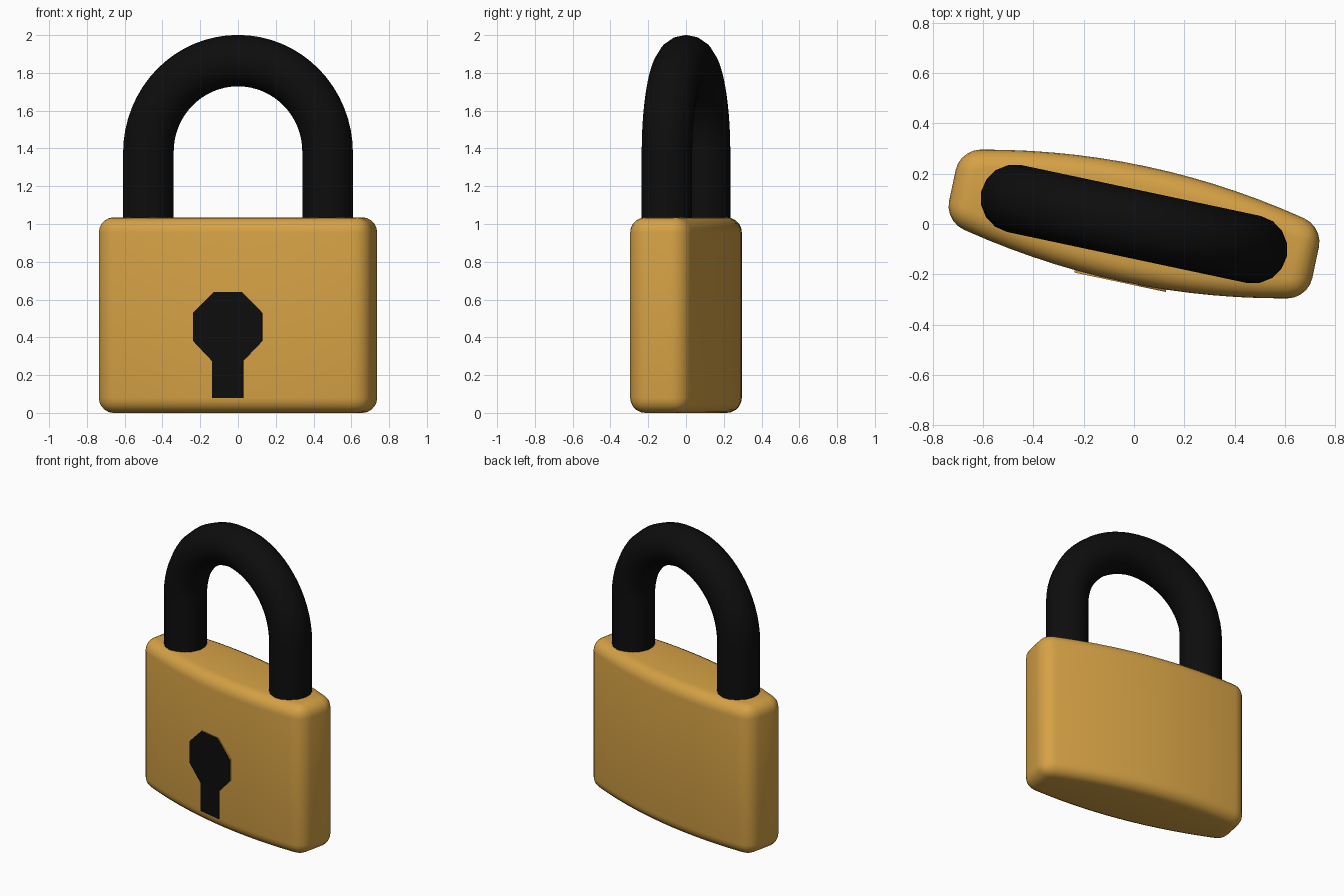
import bpy, bmesh
from math import sin, cos, pi, radians

if "Cube" in bpy.data.objects:
    bpy.data.objects.remove(bpy.data.objects["Cube"])

TURN = radians(-12)  # whole padlock is turned about z


def material(name, rgb):
    mat = bpy.data.materials.new(name)
    mat.use_nodes = True
    color = (*rgb, 1)
    mat.diffuse_color = color
    mat.node_tree.nodes["Principled BSDF"].inputs["Base Color"].default_value = color
    return mat


gold = material("brass_gold", (0.67, 0.36, 0.06))
black = material("matte_black", (0.004, 0.004, 0.004))


def extruded(name, outline, offset, mats):
    """Face from 3D points, pushed along the offset into a closed solid."""
    bm = bmesh.new()
    face = bm.faces.new([bm.verts.new(p) for p in outline])
    geom = bmesh.ops.extrude_face_region(bm, geom=[face], use_keep_orig=True)["geom"]
    moved = [g for g in geom if isinstance(g, bmesh.types.BMVert)]
    bmesh.ops.translate(bm, verts=moved, vec=offset)
    bmesh.ops.recalc_face_normals(bm, faces=bm.faces)
    mesh = bpy.data.meshes.new(name)
    bm.to_mesh(mesh)
    bm.free()
    obj = bpy.data.objects.new(name, mesh)
    bpy.context.collection.objects.link(obj)
    for mat in mats:
        mesh.materials.append(mat)
    obj.rotation_euler.z = TURN
    return obj


def activate(obj):
    bpy.ops.object.select_all(action="DESELECT")
    obj.select_set(True)
    bpy.context.view_layer.objects.active = obj


# Body: bulged front and back, rounded on every edge
HALF, BULGE, STEPS = 0.738, 0.234, 16
front = []
for i in range(STEPS + 1):
    x = HALF * (2 * i / STEPS - 1)
    front.append((x, 0.09 * (x / HALF) ** 2 - BULGE, 0))
back = [(-x, -y, 0) for x, y, z in front]
body = extruded("lock_body", front + back, (0, 0, 1.035), [gold])
bevel = body.modifiers.new("rounded_edges", "BEVEL")
bevel.width = 0.08
bevel.segments = 5
bevel.limit_method = "ANGLE"
bevel.angle_limit = radians(40)
activate(body)
bpy.ops.object.modifier_apply(modifier="rounded_edges")
bpy.ops.object.shade_smooth_by_angle(angle=radians(35))

# Shackle: two straight legs joined by a half circle
RADIUS, ARC_Z, ARC_STEPS = 0.485, 1.38, 32
path = [(RADIUS, 0, 0.9)]
for i in range(ARC_STEPS + 1):
    a = pi * i / ARC_STEPS
    path.append((RADIUS * cos(a), 0, ARC_Z + RADIUS * sin(a)))
path.append((-RADIUS, 0, 0.9))
curve = bpy.data.curves.new("shackle", "CURVE")
curve.dimensions = "3D"
curve.bevel_depth = 0.136
curve.bevel_resolution = 6
curve.use_fill_caps = True
spline = curve.splines.new("POLY")
spline.points.add(len(path) - 1)
for point, co in zip(spline.points, path):
    point.co = (*co, 1)
curve.materials.append(black)
shackle = bpy.data.objects.new("shackle", curve)
bpy.context.collection.objects.link(shackle)
shackle.rotation_euler.z = TURN
activate(shackle)
bpy.ops.object.convert(target="MESH")
bpy.ops.object.shade_smooth_by_angle(angle=radians(40))

# Keyhole: octagon with a straight slot, black face on a thin gold rim
half = [(0.075, 0.64), (0.186, 0.53), (0.186, 0.38), (0.085, 0.275), (0.085, 0.08)]
CENTER, PLATE_Y = -0.006, -0.238
outline = half + [(-x, z) for x, z in reversed(half)]
keyhole = extruded("keyhole", [(CENTER + x, PLATE_Y, z) for x, z in outline],
                   (0, 0.009, 0), [gold, black])
for poly in keyhole.data.polygons:
    poly.material_index = int(poly.normal.y < -0.9)
